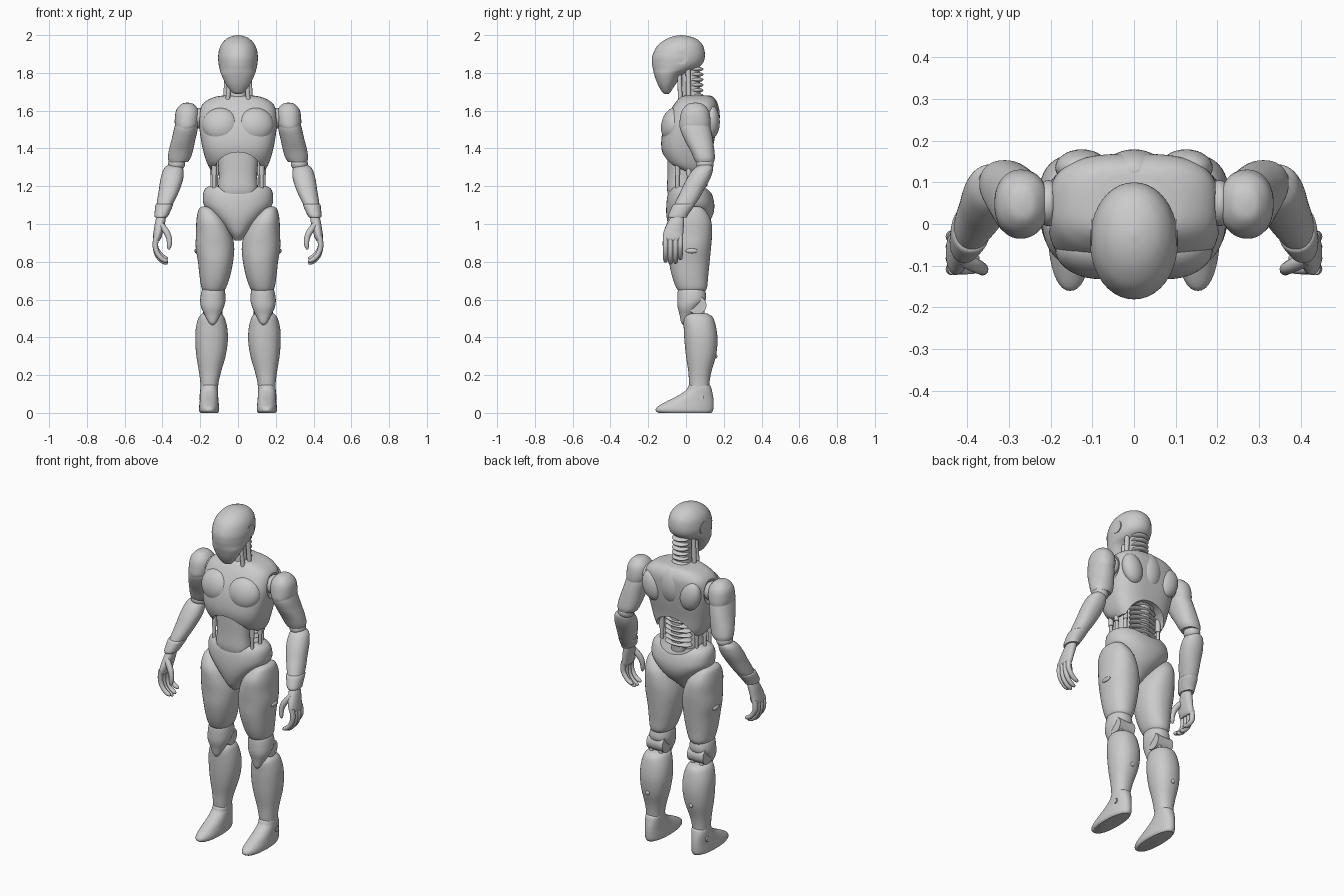
import bpy, bmesh, math
from mathutils import Matrix, Vector


def finish(name, bm):
    bmesh.ops.recalc_face_normals(bm, faces=bm.faces)
    me = bpy.data.meshes.new(name)
    bm.to_mesh(me)
    bm.free()
    ob = bpy.data.objects.new(name, me)
    bpy.context.collection.objects.link(ob)
    return ob


def spline(rows, steps):
    """Catmull-Rom rows -> finer rows."""
    out = []
    for i in range(len(rows) - 1):
        p = [rows[max(i - 1, 0)], rows[i], rows[i + 1], rows[min(i + 2, len(rows) - 1)]]
        for s in range(steps):
            t = s / steps
            out.append([0.5 * (2 * b + (c - a) * t + (2 * a - 5 * b + 4 * c - d) * t * t
                               + (3 * b - a - 3 * c + d) * t ** 3) for a, b, c, d in zip(*p)])
    return out + [list(rows[-1])]


def loft(name, rows, s=1, n=2.2, seg=40, steps=5):
    """Rows are (z, centre x, half width, front y, back y); s mirrors x; n squares the section."""
    bm = bmesh.new()
    rings = []
    for z, cx, rx, y0, y1 in spline(rows, steps):
        ring = []
        for k in range(seg):
            a = 2 * math.pi * k / seg
            c, d = math.cos(a), math.sin(a)
            x = cx + rx * math.copysign(abs(c) ** (2 / n), c)
            y = (y0 + y1) / 2 + (y1 - y0) / 2 * math.copysign(abs(d) ** (2 / n), d)
            ring.append(bm.verts.new((s * x, y, z)))
        rings.append(ring)
    for a, b in zip(rings, rings[1:]):
        for k in range(seg):
            j = (k + 1) % seg
            bm.faces.new((a[k], a[j], b[j], b[k]))
    bm.faces.new(rings[0])
    bm.faces.new(rings[-1])
    return finish(name, bm)


def ball(name, loc, r, rot=(0, 0, 0)):
    bm = bmesh.new()
    bmesh.ops.create_uvsphere(bm, u_segments=32, v_segments=18, radius=1)
    m = Matrix.Translation(loc)
    for ax, ang in zip("XYZ", rot):
        m = m @ Matrix.Rotation(ang, 4, ax)
    bmesh.ops.transform(bm, matrix=m @ Matrix.Diagonal((*r, 1)), verts=bm.verts)
    return finish(name, bm)


def drum(name, loc, radius, depth, axis="X", scale=(1, 1, 1)):
    bm = bmesh.new()
    bmesh.ops.create_cone(bm, cap_ends=True, segments=40, radius1=radius, radius2=radius, depth=depth)
    rot = {"X": Matrix.Rotation(math.pi / 2, 4, "Y"), "Y": Matrix.Rotation(math.pi / 2, 4, "X"),
           "Z": Matrix.Identity(4)}[axis]
    bmesh.ops.transform(bm, matrix=Matrix.Translation(loc) @ Matrix.Diagonal((*scale, 1)) @ rot, verts=bm.verts)
    return finish(name, bm)


def tube(name, pts, radius, s=1):
    """Points are (x, y, z, radius factor)."""
    cu = bpy.data.curves.new(name, "CURVE")
    cu.dimensions = "3D"
    cu.bevel_depth, cu.bevel_resolution, cu.use_fill_caps = radius, 4, True
    sp = cu.splines.new("NURBS")
    sp.points.add(len(pts) - 1)
    for p, (x, y, z, f) in zip(sp.points, pts):
        p.co, p.radius = (s * x, y, z, 1), f
    sp.use_endpoint_u, sp.order_u, sp.resolution_u = True, min(3, len(pts)), 6
    ob = bpy.data.objects.new(name, cu)
    bpy.context.collection.objects.link(ob)
    return ob


def cut(ob, cutter):
    m = ob.modifiers.new("cut", "BOOLEAN")
    m.operation, m.object, m.solver = "DIFFERENCE", cutter, "EXACT"
    bpy.context.view_layer.objects.active = ob
    bpy.ops.object.modifier_apply(modifier=m.name)
    bpy.data.objects.remove(cutter)


# Head and neck
loft("head", [(1.688, 0, .012, -.112, -.092), (1.70, 0, .034, -.127, -.08), (1.74, 0, .064, -.15, -.055),
              (1.79, 0, .088, -.168, -.015), (1.82, 0, .097, -.175, .05), (1.85, 0, .103, -.18, .088),
              (1.89, 0, .105, -.178, .10), (1.94, 0, .094, -.154, .092), (1.975, 0, .068, -.112, .063),
              (1.993, 0, .036, -.07, .02), (2.0, 0, .004, -.03, -.02)], n=2.05)
loft("neck_core", [(1.64, 0, .055, -.03, .085), (1.72, 0, .045, -.025, .075), (1.85, 0, .045, -.03, .07)])
for i in range(6):
    z = 1.68 + i * .028
    ball(f"neck_vertebra_{i}", (0, .05, z), (.05, .042, .014))

# Chest with arched bottom and armholes
chest = loft("chest", [(1.28, 0, .14, -.03, .115), (1.32, 0, .163, -.095, .13), (1.39, 0, .185, -.128, .14),
                       (1.47, 0, .20, -.128, .155), (1.55, 0, .207, -.108, .166), (1.615, 0, .198, -.075, .168),
                       (1.65, 0, .17, -.05, .158), (1.672, 0, .125, -.03, .14), (1.68, 0, .08, -.01, .12)],
             n=2.9, seg=64)
cut(chest, drum("arch_cutter", (0, 0, 1.265), .1, .6, "Y", (1.3, 1, 1.15)))
for s in (1, -1):
    cut(chest, ball("armhole_cutter", (s * .235, .05, 1.555), (.06, .08, .095)))
ball("upper_back_plate", (0, .125, 1.57), (.075, .054, .11))

# Abdomen, lumbar spine and pelvis
loft("abdomen", [(1.13, 0, .09, -.085, .04), (1.18, 0, .105, -.10, .05), (1.27, 0, .102, -.098, .05),
                 (1.42, 0, .115, -.10, .06)], n=2.6)
loft("spine_core", [(1.15, 0, .04, .04, .10), (1.45, 0, .04, .05, .115)])
for i in range(8):
    z = 1.205 + i * .028
    ball(f"lumbar_disc_{i}", (0, .07, z), (.085, .045, .013))
pelvis = loft("pelvis", [(.912, 0, .018, -.045, .02), (.95, 0, .045, -.078, .06), (1.0, 0, .09, -.096, .115),
                         (1.05, 0, .14, -.104, .143), (1.10, 0, .18, -.104, .15), (1.15, 0, .186, -.098, .14),
                         (1.185, 0, .175, -.085, .122), (1.202, 0, .15, -.07, .10)], n=2.3, seg=56)
cut(pelvis, drum("waist_cutter", (0, 0, 1.26), .1, .6, "Y", (1.35, 1, 1)))

for s, side in ((1, "left"), (-1, "right")):
    # Head disc and neck struts
    drum(f"{side}_ear_disc", (s * .094, -.025, 1.88), .036, .018)
    tube(f"{side}_neck_strut_front", [(.055, -.03, 1.65, 1), (.042, -.035, 1.80, 1)], .012, s)
    tube(f"{side}_neck_strut_side", [(.066, .015, 1.65, 1), (.056, .01, 1.85, 1)], .013, s)

    # Chest and back plates, waist pistons
    ball(f"{side}_pectoral", (s * .093, -.07, 1.525), (.096, .06, .092), (-.2, 0, s * .12))
    ball(f"{side}_shoulder_blade", (s * .125, .135, 1.54), (.062, .044, .088), (0, s * .25, 0))
    for j, (x, y) in enumerate(((.125, -.045), (.135, .015), (.115, .065))):
        tube(f"{side}_waist_piston_{j}", [(x, y, 1.15, 1), (x, y, 1.36, 1)], .010, s)
        tube(f"{side}_piston_sleeve_{j}", [(x, y, 1.26, 1), (x, y, 1.36, 1)], .014, s)

    # Arm
    drum(f"{side}_shoulder_axle", (s * .215, .05, 1.56), .032, .09)
    ball(f"{side}_shoulder_joint", (s * .205, .05, 1.56), (.035, .055, .055))
    loft(f"{side}_shoulder_cap", [(1.642, .268, .008, .04, .06), (1.634, .268, .034, .008, .09),
                                  (1.60, .268, .06, -.022, .12), (1.55, .27, .065, -.033, .13),
                                  (1.51, .274, .058, -.033, .128), (1.475, .285, .04, -.01, .115)], s)
    loft(f"{side}_upper_arm", [(1.56, .272, .05, -.02, .115), (1.51, .275, .062, -.032, .13),
                               (1.45, .288, .063, -.01, .142), (1.39, .302, .064, .022, .15),
                               (1.35, .311, .06, .04, .153), (1.328, .316, .05, .05, .148)], s)
    ball(f"{side}_elbow_joint", (s * .325, .10, 1.318), (.045, .047, .04))
    loft(f"{side}_forearm", [(1.312, .336, .036, .07, .135), (1.29, .342, .052, .038, .143),
                             (1.24, .35, .06, .004, .128), (1.18, .364, .055, -.025, .095),
                             (1.12, .383, .046, -.054, .06), (1.075, .397, .037, -.072, .025)], s)
    loft(f"{side}_wrist_cuff", [(1.105, .39, .042, -.064, .045), (1.095, .392, .046, -.073, .043),
                                (1.05, .404, .038, -.092, .012), (1.035, .408, .032, -.092, .005)], s)

    # Hand: palm, four curled fingers, thumb
    loft(f"{side}_palm", [(1.045, .405, .024, -.075, -.01), (1.01, .412, .027, -.095, -.01),
                          (.96, .422, .025, -.118, -.014), (.925, .429, .022, -.122, -.016),
                          (.91, .431, .014, -.115, -.022)], s)
    for j, (y, drop) in enumerate(((-.108, 0), (-.082, -.01), (-.055, -.006), (-.03, .014))):
        tube(f"{side}_finger_{j}", [(.432, y, .935, 1.1), (.440, y, .895, 1.1), (.432, y, .85 + drop, 1),
                                    (.405, y, .815 + drop, .95), (.378, y, .803 + drop, .85),
                                    (.372, y, .80 + drop, .3)], .0135, s)
    tube(f"{side}_thumb", [(.412, -.085, 1.0, 1.2), (.38, -.10, .965, 1.3), (.362, -.108, .92, 1.1),
                           (.364, -.112, .875, .9), (.368, -.112, .865, .3)], .0135, s)

    # Leg
    ball(f"{side}_hip_joint", (s * .12, .02, 1.03), (.06, .07, .07))
    loft(f"{side}_thigh", [(1.092, .17, .022, -.03, .07), (1.075, .162, .047, -.065, .10),
                           (1.02, .143, .077, -.097, .132), (.95, .128, .094, -.10, .138),
                           (.88, .122, .102, -.095, .133), (.80, .119, .093, -.09, .125),
                           (.72, .123, .08, -.073, .117), (.665, .128, .066, -.053, .112),
                           (.642, .13, .052, -.038, .10)], s)
    ball(f"{side}_thigh_stud", (s * .221, .03, .858), (.009, .032, .013))
    loft(f"{side}_knee_cap", [(.672, .13, .04, -.025, .08), (.65, .131, .06, -.042, .10),
                              (.60, .133, .067, -.046, .105), (.56, .135, .06, -.044, .07),
                              (.52, .135, .042, -.034, .04), (.48, .135, .022, -.026, .02),
                              (.465, .135, .006, -.015, .005)], s)
    drum(f"{side}_knee_axle", (s * .134, .06, .57), .048, .105)
    for j in (-1, 1):
        tube(f"{side}_knee_strut_{j}", [(.136 + j * .03, .075, .64, 1), (.136 + j * .03, .09, .48, 1)], .013, s)
    loft(f"{side}_shin", [(.525, .14, .05, .01, .115), (.505, .14, .068, -.012, .143),
                          (.45, .14, .083, -.012, .16), (.38, .14, .086, -.008, .167),
                          (.30, .143, .077, 0, .158), (.22, .148, .059, .012, .135),
                          (.165, .151, .049, .016, .125), (.12, .153, .045, .02, .122)], s)
    ball(f"{side}_shin_stud", (s * .143, .158, .30), (.012, .008, .012))

    # Foot
    loft(f"{side}_foot", [(0, .153, .046, -.145, .135), (.012, .153, .053, -.16, .143),
                          (.032, .153, .053, -.152, .146), (.06, .153, .05, -.105, .146),
                          (.09, .153, .048, -.045, .143), (.12, .153, .047, 0, .137),
                          (.142, .152, .046, .012, .13), (.15, .152, .04, .02, .122)], s)
    drum(f"{side}_ankle_disc", (s * .198, .08, .085), .016, .012)

# Curves to mesh, smooth shading with kept edges
bpy.ops.object.select_all(action="DESELECT")
for ob in bpy.context.scene.objects:
    if ob.type == "CURVE":
        ob.select_set(True)
        bpy.context.view_layer.objects.active = ob
bpy.ops.object.convert(target="MESH")
bpy.ops.object.select_all(action="SELECT")
bpy.context.view_layer.objects.active = chest
bpy.ops.object.shade_smooth_by_angle(angle=math.radians(40))
